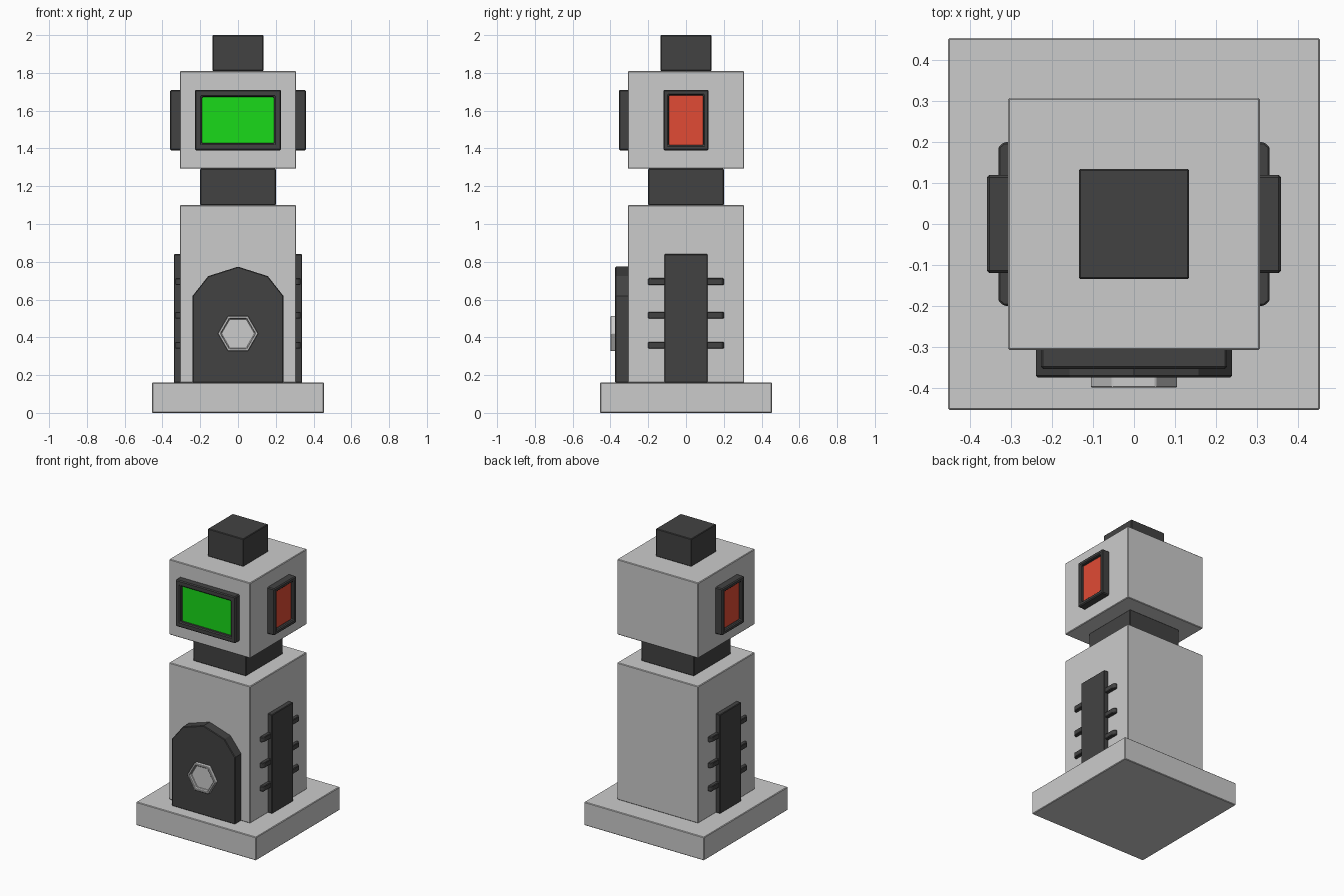
import bpy, bmesh, math
from mathutils import Vector

if "Cube" in bpy.data.objects:
    bpy.data.objects.remove(bpy.data.objects["Cube"])


def material(name, rgb):
    m = bpy.data.materials.new(name)
    m.diffuse_color = (*rgb, 1)
    m.use_nodes = True
    m.node_tree.nodes["Principled BSDF"].inputs["Base Color"].default_value = m.diffuse_color
    return m


DARK = material("dark", (0.055, 0.055, 0.055))
GREEN = material("green", (0.01, 0.7, 0.01))
RED = material("red", (0.75, 0.07, 0.035))

# Mappings from (across, up, outward) to world space
FRONT = lambda u, v, w: Vector((u, -w, v))
SIDE = lambda u, v, w: Vector((w, u, v))
UP = lambda u, v, w: Vector((u, v, w))


def prism(name, pts, w0, w1, to=UP, mat=None, rim=0, recess=0, bevel=0.004, mirror=False):
    """Extrude an outline outward; optionally sink its face inside a rim."""
    bm = bmesh.new()
    low = [bm.verts.new(to(u, v, w0)) for u, v in pts]
    high = [bm.verts.new(to(u, v, w1)) for u, v in pts]
    n = len(pts)
    bm.faces.new(low[::-1])
    cap = bm.faces.new(high)
    for i in range(n):
        j = (i + 1) % n
        bm.faces.new((low[i], low[j], high[j], high[i]))
    bmesh.ops.recalc_face_normals(bm, faces=bm.faces)
    if rim:
        bmesh.ops.inset_region(bm, faces=[cap], thickness=rim, use_even_offset=True)
        ring = bmesh.ops.inset_region(bm, faces=[cap], thickness=0.0005, use_even_offset=True)
        bmesh.ops.translate(bm, verts=cap.verts[:], vec=to(0, 0, -recess))
    me = bpy.data.meshes.new(name)
    bm.to_mesh(me)
    bm.free()
    ob = bpy.data.objects.new(name, me)
    bpy.context.collection.objects.link(ob)
    if mat:
        me.materials.append(mat)
    if bevel:
        b = ob.modifiers.new("bevel", 'BEVEL')
        b.width, b.segments = bevel, 1
        b.limit_method, b.angle_limit = 'ANGLE', math.radians(40)
    if mirror:
        ob.modifiers.new("mirror", 'MIRROR')
    return ob


def rect(u, v0, v1):
    return [(-u, v0), (u, v0), (u, v1), (-u, v1)]


# Stacked square blocks
for name, half, z0, z1, mat in (
        ("base", 0.455, 0.0, 0.16, None),
        ("body", 0.308, 0.16, 1.10, None),
        ("neck", 0.20, 1.10, 1.293, DARK),
        ("head", 0.308, 1.293, 1.81, None),
        ("top_block", 0.135, 1.81, 2.0, DARK)):
    prism(name, rect(half, -half, half), z0, z1, mat=mat)

# Front screen in a recessed frame
prism("front_frame", rect(0.228, 1.39, 1.71), 0.30, 0.355, FRONT, DARK,
      rim=0.036, recess=0.025, bevel=0.006)
prism("front_screen", rect(0.19, 1.428, 1.674), 0.32, 0.334, FRONT, GREEN, bevel=0)

# Side screens
prism("side_frame", rect(0.12, 1.39, 1.71), 0.30, 0.36, SIDE, DARK,
      rim=0.027, recess=0.025, bevel=0.006, mirror=True)
prism("side_screen", rect(0.091, 1.418, 1.683), 0.32, 0.339, SIDE, RED, bevel=0, mirror=True)

# Arched front plate
arch = [(-0.24, 0.16), (0.24, 0.16), (0.24, 0.62), (0.158, 0.724),
        (0, 0.774), (-0.158, 0.724), (-0.24, 0.62)]
prism("arched_plate", arch, 0.30, 0.375, FRONT, DARK)

# Hollow hexagonal knob
hexagon = [(0.107 * math.cos(i * math.pi / 3), 0.42 + 0.107 * math.sin(i * math.pi / 3))
           for i in range(6)]
prism("hex_knob", hexagon, 0.36, 0.40, FRONT, rim=0.014, recess=0.022, bevel=0.003)

# Side panels with cross ribs
prism("side_panel", rect(0.114, 0.16, 0.84), 0.30, 0.34, SIDE, DARK, mirror=True)
for i, z in enumerate((0.695, 0.517, 0.358)):
    outline = [(-0.2, 0.30), (0.2, 0.30), (0.2, 0.318), (0.188, 0.332),
               (-0.188, 0.332), (-0.2, 0.318)]
    prism(f"side_rib_{i + 1}", outline, z - 0.018, z + 0.018,
          lambda u, v, w: Vector((v, u, w)), DARK, mirror=True)
